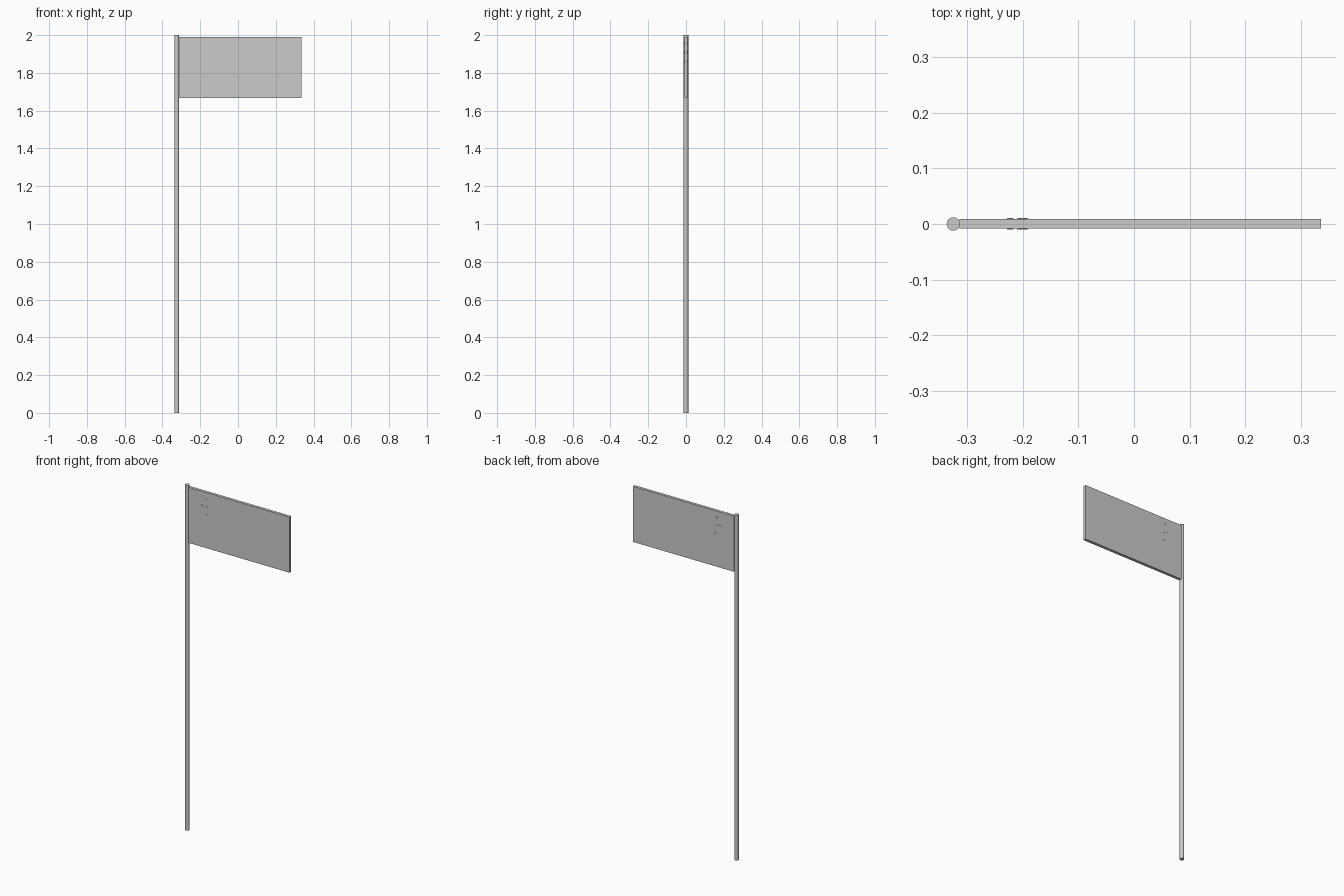
import bpy, bmesh, math

if "Cube" in bpy.data.objects:
    bpy.data.objects.remove(bpy.data.objects["Cube"])


def make_object(name, bm):
    bmesh.ops.recalc_face_normals(bm, faces=bm.faces[:])
    mesh = bpy.data.meshes.new(name)
    bm.to_mesh(mesh)
    bm.free()
    obj = bpy.data.objects.new(name, mesh)
    bpy.context.collection.objects.link(obj)
    return obj


# Round pole, full height
bpy.ops.mesh.primitive_cylinder_add(vertices=32, radius=0.012, depth=2,
                                    location=(-0.324, 0, 1))
pole = bpy.context.object
pole.name = "pole"
bpy.ops.object.shade_smooth_by_angle(angle=math.radians(30))

# Rigid rectangular flag panel touching the pole
x0, x1, y0, y1, z0, z1 = -0.313, 0.335, -0.008, 0.009, 1.668, 1.99
bm = bmesh.new()
bmesh.ops.create_cube(bm, size=1)
for v in bm.verts:
    v.co = (x1 if v.co.x > 0 else x0,
            y1 if v.co.y > 0 else y0,
            z1 if v.co.z > 0 else z0)
make_object("flag_panel", bm)


# Small stars running through the panel, barely proud of both faces
def star(name, x, z, radius):
    bm = bmesh.new()
    ring = []
    for i in range(10):
        a = math.pi / 2 + i * math.pi / 5
        r = radius if i % 2 == 0 else radius * 0.4
        ring.append(bm.verts.new((x + r * math.cos(a), -0.0095,
                                  z + r * math.sin(a))))
    face = bm.faces.new(ring)
    out = bmesh.ops.extrude_face_region(bm, geom=[face])
    for v in out["geom"]:
        if isinstance(v, bmesh.types.BMVert):
            v.co.y = 0.0105
    make_object(name, bm)


for i, (x, z) in enumerate([(-0.204, 1.955), (-0.222, 1.91),
                            (-0.196, 1.905), (-0.196, 1.86)]):
    star(f"small_star_{i + 1}", x, z, 0.006)
